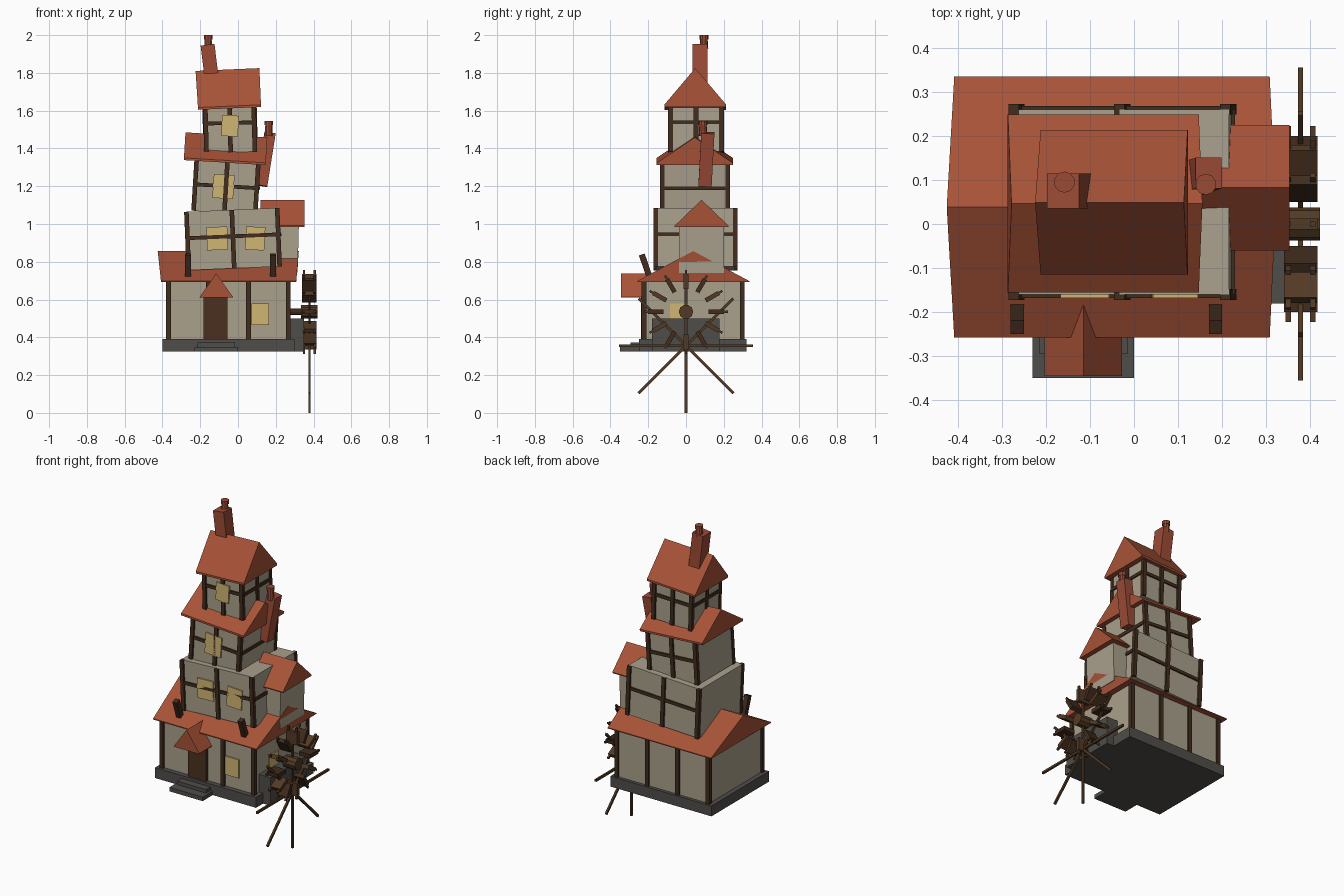
import bpy, bmesh, math
from mathutils import Matrix, Vector

if "Cube" in bpy.data.objects:
    bpy.data.objects.remove(bpy.data.objects["Cube"])

def mat(name, r, g, b):
    m = bpy.data.materials.new(name)
    m.diffuse_color = (r, g, b, 1)
    m.use_nodes = True
    m.node_tree.nodes["Principled BSDF"].inputs["Base Color"].default_value = m.diffuse_color
    return m

ROOF = mat("roof_tile", .39, .085, .038)
BRICK = mat("chimney_brick", .33, .07, .036)
WALL = mat("plaster", .40, .355, .265)
TIMBER = mat("dark_timber", .052, .025, .012)
WHEEL = mat("wheel_wood", .085, .042, .018)
DOOR = mat("door_wood", .07, .03, .015)
STONE = mat("stone", .078, .075, .068)
GLASS = mat("lit_window", .64, .47, .17)
I = Matrix.Identity(4)

def finish(name, bm, material, M=I):
    bmesh.ops.transform(bm, matrix=M, verts=bm.verts)
    bmesh.ops.recalc_face_normals(bm, faces=bm.faces)
    me = bpy.data.meshes.new(name)
    bm.to_mesh(me)
    bm.free()
    me.materials.append(material)
    ob = bpy.data.objects.new(name, me)
    bpy.context.collection.objects.link(ob)
    return ob

def box(name, x, y, z, material, M=I):
    """Box from (min, max) ranges."""
    bm = bmesh.new()
    bmesh.ops.create_cube(bm, size=1)
    for v in bm.verts:
        v.co = Vector([(a + b) / 2 + c * (b - a) for (a, b), c in zip((x, y, z), v.co)])
    return finish(name, bm, material, M)

def gable(name, x, y, z, material, M=I, flare=(0, 0), lip=.012):
    """Solid gabled roof, ridge along x, with a thin eave."""
    bm = bmesh.new()
    ym = (y[0] + y[1]) / 2
    ends = []
    for xe, s in ((x[0], -flare[0]), (x[1], flare[1])):
        prof = [(xe, y[0], z[0]), (xe, y[1], z[0]), (xe, y[1], z[0] + lip),
                (xe + s, ym, z[1]), (xe, y[0], z[0] + lip)]
        ends.append([bm.verts.new(p) for p in prof])
    a, b = ends
    bm.faces.new(a)
    bm.faces.new(b[::-1])
    for i in range(5):
        j = (i + 1) % 5
        bm.faces.new((a[i], a[j], b[j], b[i]))
    return finish(name, bm, material, M)

def cyl(name, r1, r2, depth, material, M, n=10):
    bm = bmesh.new()
    bmesh.ops.create_cone(bm, cap_ends=True, segments=n, radius1=r1, radius2=r2, depth=depth)
    return finish(name, bm, material, M)

def about(p, angle, axis):
    """Rotation about a point, in degrees."""
    return Matrix.Translation(p) @ Matrix.Rotation(math.radians(angle), 4, axis) @ Matrix.Translation(-Vector(p))

def storey(name, x, y, z, zb, tilt, sides):
    """Tilted plaster storey with posts and a middle rail on the given sides."""
    M = about(((x[0] + x[1]) / 2, (y[0] + y[1]) / 2, (z[0] + z[1]) / 2), tilt, 'Y')
    box(name + "_walls", x, y, z, WALL, M)
    w, o = .012, .008
    for i in range(3):
        px = x[0] + .008 + (x[1] - x[0] - .016) * i / 2
        for k, py in enumerate(y):
            box(f"{name}_post_{i}_{k}", (px - w, px + w), (py - w, py + w), z, TIMBER, M)
    for k, py in enumerate(y):
        box(f"{name}_rail_{k}", x, (py - o, py + o), (zb - .01, zb + .01), TIMBER, M)
    for k in sides:
        box(f"{name}_side_rail_{k}", (x[k] - o, x[k] + o), y, (zb - .01, zb + .01), TIMBER, M)
        if len(sides) == 2:
            ym = (y[0] + y[1]) / 2
            box(f"{name}_side_post_{k}", (x[k] - o, x[k] + o), (ym - w, ym + w), z, TIMBER, M)

def window(name, x, y, z, tilt=0):
    box(name, x, (y - .007, y + .002), z, GLASS,
        about(((x[0] + x[1]) / 2, y, (z[0] + z[1]) / 2), tilt, 'Y'))

# stone base, steps and wheel footing
box("foundation", (-.40, .30), (-.25, .32), (.325, .39), STONE)
box("lower_step", (-.23, .0), (-.35, -.2), (.325, .35), STONE)
box("upper_step", (-.215, -.015), (-.295, -.2), (.325, .372), STONE)
box("wheel_footing", (.25, .35), (-.18, .178), (.325, .50), STONE)

# ground storey
box("ground_walls", (-.37, .27), (-.22, .30), (.38, .71), WALL)
for i in range(4):
    px = -.367 + i * .211
    for k, py in enumerate((-.222, .298)):
        box(f"ground_post_{i}_{k}", (px - .013, px + .013), (py - .013, py + .013), (.39, .71), TIMBER)
box("door", (-.182, -.055), (-.237, -.215), (.372, .62), DOOR)
window("ground_window", (.072, .165), -.222, (.465, .58))
box("ground_side_window", (.268, .277), (-.085, .01), (.465, .58), GLASS)
gable("ground_roof", (-.408, .308), (-.258, .335), (.692, .857), ROOF, flare=(.017, .014), lip=.006)

# porch roof with its ridge running to the front
turn = Matrix.Rotation(math.radians(90), 4, 'Z')
gable("porch_roof", (-.345, -.16), (.027, .203), (.61, .738), ROOF, turn, lip=.004)

# slanted brackets under the second storey
for k, bx in enumerate((-.265, .185)):
    box(f"bracket_{k}", (bx - .015, bx + .015), (-.23, -.198), (.72, .842), TIMBER,
        about((bx, -.214, .78), 19, 'X'))

# upper storeys
storey("second", (-.275, .222), (-.16, .26), (.765, 1.075), .935, -2.4, (1,))
window("second_window_left", (-.165, -.055), -.161, (.862, .985), -2)
window("second_window_right", (.04, .142), -.161, (.862, .985), 3)
storey("third", (-.235, .108), (-.125, .222), (1.06, 1.345), 1.20, 3.5, (1,))
window("third_window", (-.132, -.022), -.13, (1.135, 1.262), 4)
gable("third_roof", (-.287, .147), (-.155, .248), (1.325, 1.472), ROOF,
      about((-.07, .05, 1.33), 3.5, 'Y'))
storey("fourth", (-.178, .094), (-.082, .188), (1.38, 1.635), 1.535, -1.5, (0, 1))
window("fourth_window", (-.086, .002), -.089, (1.465, 1.575), 3)
gable("fourth_roof", (-.212, .122), (-.115, .213), (1.612, 1.818), ROOF,
      about((-.045, .05, 1.62), -2.5, 'Y'), flare=(.004, .0))

# side annex
box("annex_walls", (.10, .322), (-.037, .20), (.745, 1.0), WALL, about((.2, .08, .99), 1.5, 'Y'))
gable("annex_roof", (.12, .353), (-.06, .225), (.985, 1.128), ROOF, lip=.006)

# chimneys with pots
box("top_chimney", (-.18, -.106), (.035, .115), (1.66, 1.95), BRICK, about((-.143, .075, 1.80), -7, 'Y'))
cyl("top_chimney_pot", .023, .018, .07, BRICK, Matrix.Translation((-.158, .095, 1.965)))
side_tilt = about((.147, .108, 1.34), 9, 'Y') @ about((.147, .108, 1.34), -3, 'X')
box("side_chimney", (.117, .177), (.073, .143), (1.20, 1.485), BRICK, side_tilt)
cyl("side_chimney_pot", .023, .018, .08, BRICK, Matrix.Translation((.163, .09, 1.505)))
for n, p in (("top", (-.158, .095, 1.989)), ("side", (.163, .09, 1.535))):
    cyl(n + "_pot_rim", .024, .024, .022, BRICK, Matrix.Translation(p))

# water wheel: hub, lower spoke star, rim pegs and paddles
hub = Vector((.378, 0, .535))
cyl("wheel_hub", .038, .038, .088, WHEEL, Matrix.Translation(hub) @ Matrix.Rotation(math.pi / 2, 4, 'Y'))
cyl("wheel_axle", .018, .018, .12, WHEEL,
    Matrix.Translation((.31, 0, .535)) @ Matrix.Rotation(math.pi / 2, 4, 'Y'))
for i in range(4):
    box(f"spoke_{i}", (.372, .384), (-.007, .007), (0, .71), WHEEL, about((.378, 0, .355), 45 * i, 'X'))
for i in range(12):
    M = about(hub, 30 * i, 'X')
    box(f"paddle_{i}", (.34, .416), (-.012, .012), (.655, .735), TIMBER if i % 2 else WHEEL, M)
    for k, px in enumerate((.35, .406)):
        box(f"rim_peg_{i}_{k}", (px - .006, px + .006), (-.006, .006), (.66, .757), WHEEL, M)
